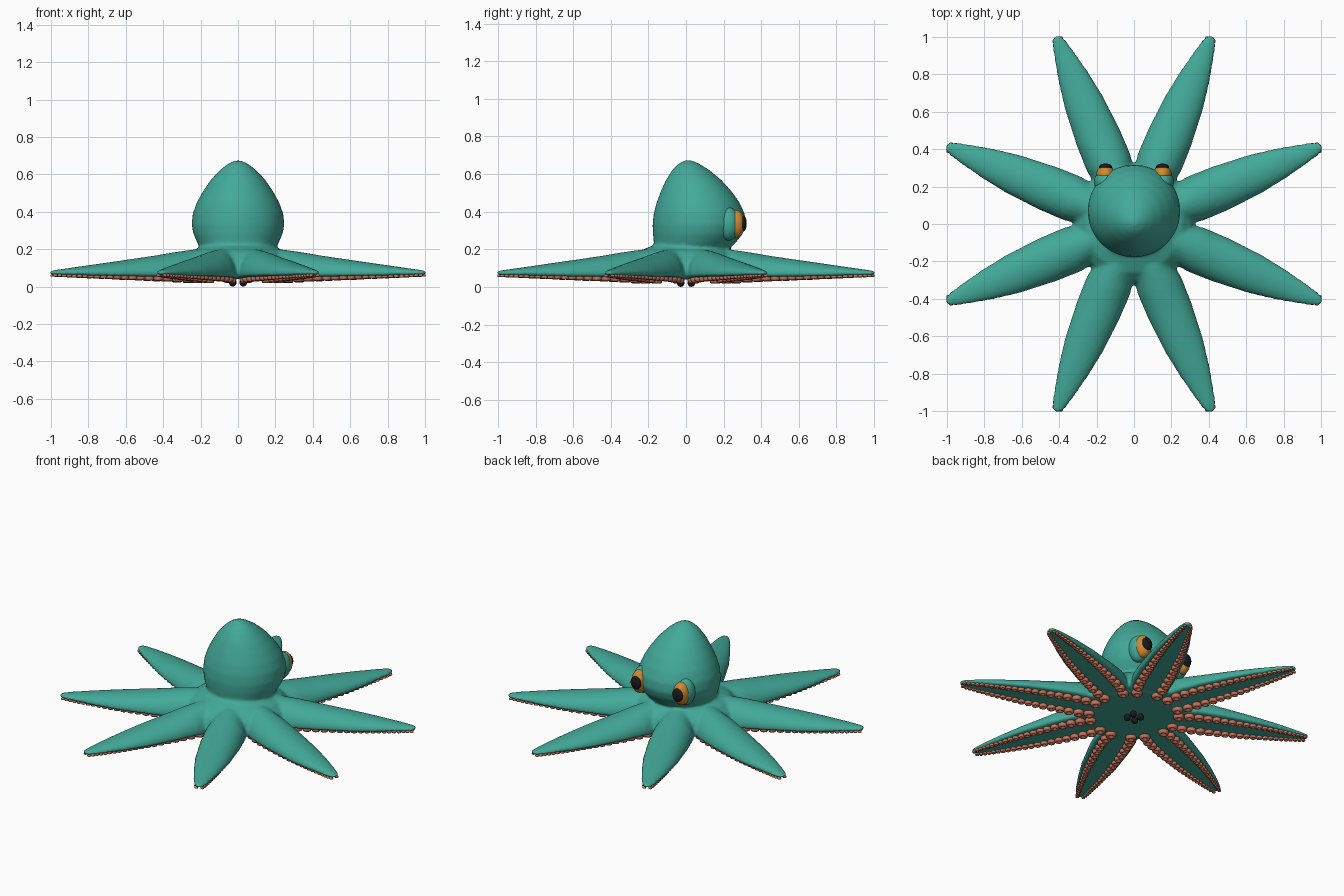
import bpy, bmesh, math
from mathutils import Matrix, Vector

if "Cube" in bpy.data.objects:
    bpy.data.objects.remove(bpy.data.objects["Cube"])


def material(name, rgb):
    m = bpy.data.materials.new(name)
    m.use_nodes = True
    m.diffuse_color = (*rgb, 1)
    m.node_tree.nodes["Principled BSDF"].inputs["Base Color"].default_value = (*rgb, 1)
    return m


TEAL = material("teal skin", (0.055, 0.40, 0.32))
CORAL = material("coral sucker", (0.58, 0.17, 0.10))
AMBER = material("amber eye", (0.62, 0.26, 0.03))
BLACK = material("black", (0.01, 0.01, 0.012))


def finish(name, bm, mat):
    bmesh.ops.recalc_face_normals(bm, faces=bm.faces)
    for f in bm.faces:
        f.smooth = True
    mesh = bpy.data.meshes.new(name)
    bm.to_mesh(mesh)
    bm.free()
    mesh.materials.append(mat)
    ob = bpy.data.objects.new(name, mesh)
    bpy.context.collection.objects.link(ob)
    return ob


def loft(bm, rings):
    """Skin a list of closed rings of points and cap both ends."""
    loops = [[bm.verts.new(p) for p in ring] for ring in rings]
    n = len(loops[0])
    for a, b in zip(loops, loops[1:]):
        for i in range(n):
            bm.faces.new((a[i], a[(i + 1) % n], b[(i + 1) % n], b[i]))
    bm.faces.new(loops[0][::-1])
    bm.faces.new(loops[-1])


def circle(radius, z, cy=0.0, n=48):
    return [Vector((radius * math.cos(t), cy + radius * math.sin(t), z))
            for t in (math.tau * i / n for i in range(n))]


def ellipsoid(name, centre, size, mat):
    bm = bmesh.new()
    bmesh.ops.create_uvsphere(bm, u_segments=24, v_segments=16, radius=1,
                              matrix=Matrix.Translation(centre) @ Matrix.Diagonal((*size, 1)))
    return finish(name, bm, mat)


def sample(table, r, col):
    """Linear lookup of a column in a table sorted by its first column."""
    for a, b in zip(table, table[1:]):
        if r <= b[0]:
            t = max(0, (r - a[0]) / (b[0] - a[0]))
            return a[col] + t * (b[col] - a[col])
    return table[-1][col]


# Arm stations: distance from centre, half width, bottom height, top height
ARM = [(0.10, 0.06, 0.04, 0.20), (0.25, 0.11, 0.045, 0.20),
       (0.36, 0.126, 0.05, 0.185), (0.50, 0.124, 0.053, 0.163),
       (0.70, 0.108, 0.056, 0.136), (0.85, 0.084, 0.059, 0.116),
       (0.97, 0.058, 0.061, 0.100), (1.04, 0.040, 0.062, 0.091),
       (1.075, 0.026, 0.063, 0.087), (1.088, 0.012, 0.066, 0.083)]
ANGLES = [math.radians(22.5 + 45 * k) for k in range(8)]


def arm_ring(r, half, low, high):
    """Domed top over a nearly flat underside."""
    ring = []
    for i in range(24):
        t = math.tau * i / 24
        c, s = math.cos(t), math.sin(t)
        z = low + 0.012 + (high - low - 0.012) * s if s >= 0 else low + 0.012 * (1 - min(1, -3 * s))
        ring.append(Vector((r, half * c, z)))
    return ring


# Head, skirt and arms fused into one smooth skin
bm = bmesh.new()
HEAD = [(0.19, 0.10, 0.02), (0.198, 0.20, 0.03), (0.218, 0.235, 0.047),
        (0.238, 0.28, 0.062), (0.248, 0.33, 0.07), (0.242, 0.39, 0.07),
        (0.220, 0.45, 0.064), (0.187, 0.51, 0.054), (0.146, 0.57, 0.040),
        (0.100, 0.62, 0.026), (0.060, 0.652, 0.016), (0.026, 0.670, 0.012),
        (0.006, 0.675, 0.01)]
loft(bm, [circle(*h) for h in HEAD])
SKIRT = [(0.27, 0.04), (0.315, 0.055), (0.325, 0.085), (0.305, 0.14), (0.26, 0.185), (0.19, 0.215)]
loft(bm, [circle(*s) for s in SKIRT])
for a in ANGLES:
    turn = Matrix.Rotation(a, 3, "Z")
    loft(bm, [[turn @ p for p in arm_ring(*st)] for st in ARM])
body = finish("body", bm, TEAL)
fuse = body.modifiers.new("fuse", "REMESH")
fuse.mode = "VOXEL"
fuse.voxel_size = 0.01
fuse.use_smooth_shade = True
relax = body.modifiers.new("relax", "SMOOTH")
relax.factor = 0.5
relax.iterations = 8

# Two rows of cupped suckers under each arm
CUP = [(0.75, 0.5), (1.0, 0.0), (0.85, -0.42), (0.6, -0.5), (0.4, -0.35), (0.2, -0.15)]
for k, a in enumerate(ANGLES):
    bm = bmesh.new()
    turn = Matrix.Rotation(a, 3, "Z")
    r = 0.26
    while r < 1.07:
        size = 0.034 - 0.022 * (r - 0.26) / 0.81
        half = min(sample(ARM, r, 1), r * 0.39)
        z = sample(ARM, r, 2) - 0.25 * size
        for side in (-1, 1):
            spot = Vector((r, side * max(half * 0.62, size * 0.9), z))
            loft(bm, [[turn @ (p + spot) for p in circle(size * w, size * h * 1.1, n=12)]
                      for w, h in CUP])
        r += size * 1.85
    finish(f"suckers_{k + 1}", bm, CORAL)

# Eyes on the +y side, each with a fleshy socket and a dark pupil
for side, x in (("left", 0.152), ("right", -0.152)):
    ellipsoid(f"{side}_eye_socket", (x, 0.225, 0.335), (0.062, 0.062, 0.088), TEAL)
    ellipsoid(f"{side}_eye", (x, 0.264, 0.335), (0.05, 0.05, 0.074), AMBER)
    ellipsoid(f"{side}_pupil", (x, 0.304, 0.338), (0.036, 0.019, 0.043), BLACK)

# Four dark mouth bumps under the centre
for i, (sx, sy) in enumerate([(-1, -1), (1, -1), (-1, 1), (1, 1)]):
    ellipsoid(f"mouth_bump_{i + 1}", (sx * 0.028, sy * 0.028, 0.022), (0.02, 0.02, 0.022), BLACK)
